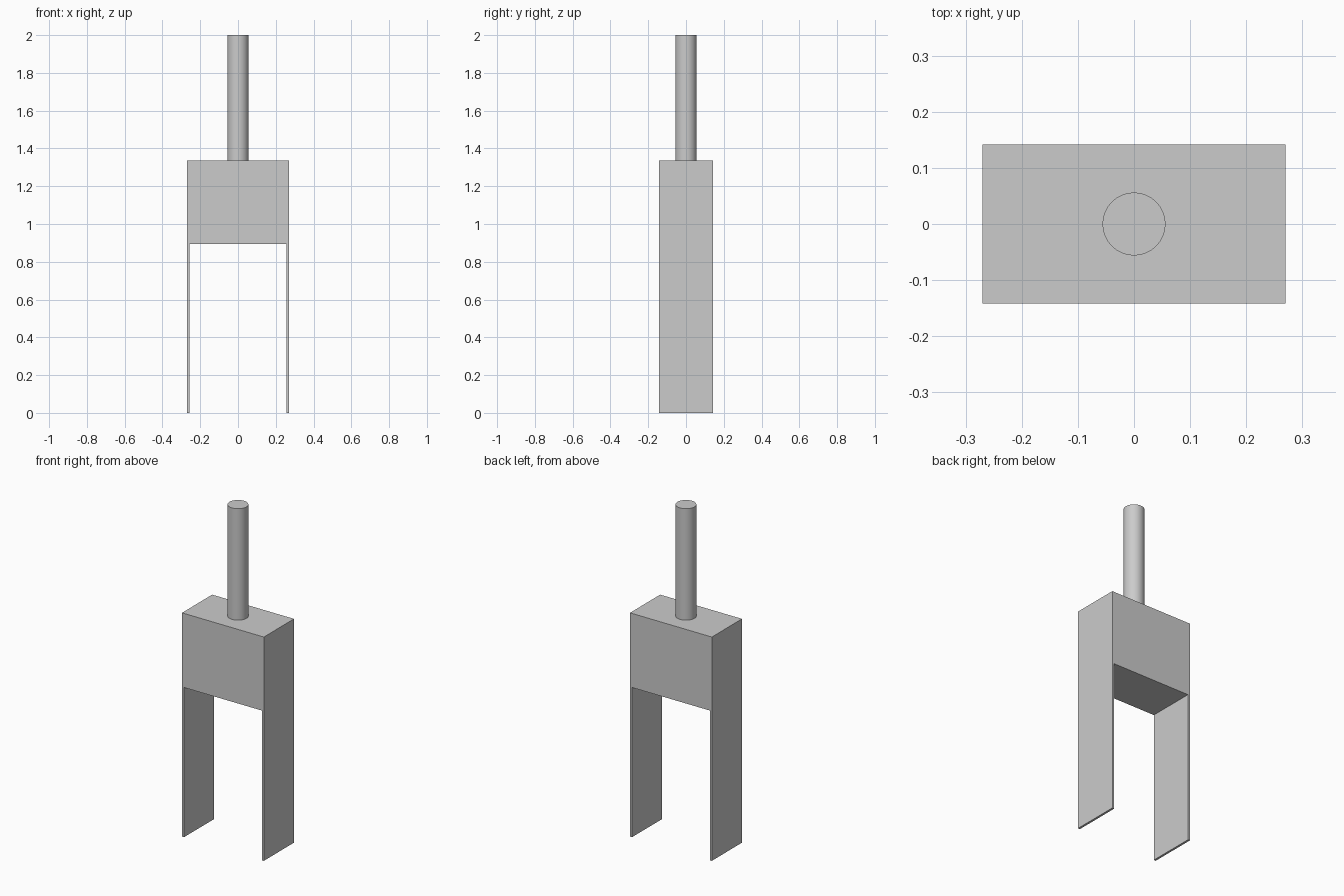
import bpy, bmesh

if "Cube" in bpy.data.objects:
    bpy.data.objects.remove(bpy.data.objects["Cube"])

HALF_W, HALF_D = 0.27, 0.142      # block half width and half depth
TOP, UNDER, WALL = 1.335, 0.893, 0.013
ROD_R, HEIGHT = 0.056, 2.0


def finish(name, bm):
    bmesh.ops.recalc_face_normals(bm, faces=bm.faces)
    mesh = bpy.data.meshes.new(name)
    bm.to_mesh(mesh)
    bm.free()
    obj = bpy.data.objects.new(name, mesh)
    bpy.context.collection.objects.link(obj)
    return obj


# Forked body: solid block with two thin side plates, one extruded profile
inner = HALF_W - WALL
half = [(HALF_W, TOP), (HALF_W, 0), (inner, 0), (inner, UNDER)]
profile = half + [(-x, z) for x, z in reversed(half)]
bm = bmesh.new()
face = bm.faces.new([bm.verts.new((x, -HALF_D, z)) for x, z in profile])
ext = bmesh.ops.extrude_face_region(bm, geom=[face], use_keep_orig=True)
moved = [g for g in ext["geom"] if isinstance(g, bmesh.types.BMVert)]
bmesh.ops.translate(bm, verts=moved, vec=(0, 2 * HALF_D, 0))
finish("forked_body", bm)

# Round rod standing on the block
bpy.ops.mesh.primitive_cylinder_add(
    vertices=64, radius=ROD_R, depth=HEIGHT - TOP,
    location=(0, 0, (HEIGHT + TOP) / 2))
bpy.context.object.name = "rod"
bpy.ops.object.shade_smooth_by_angle()
